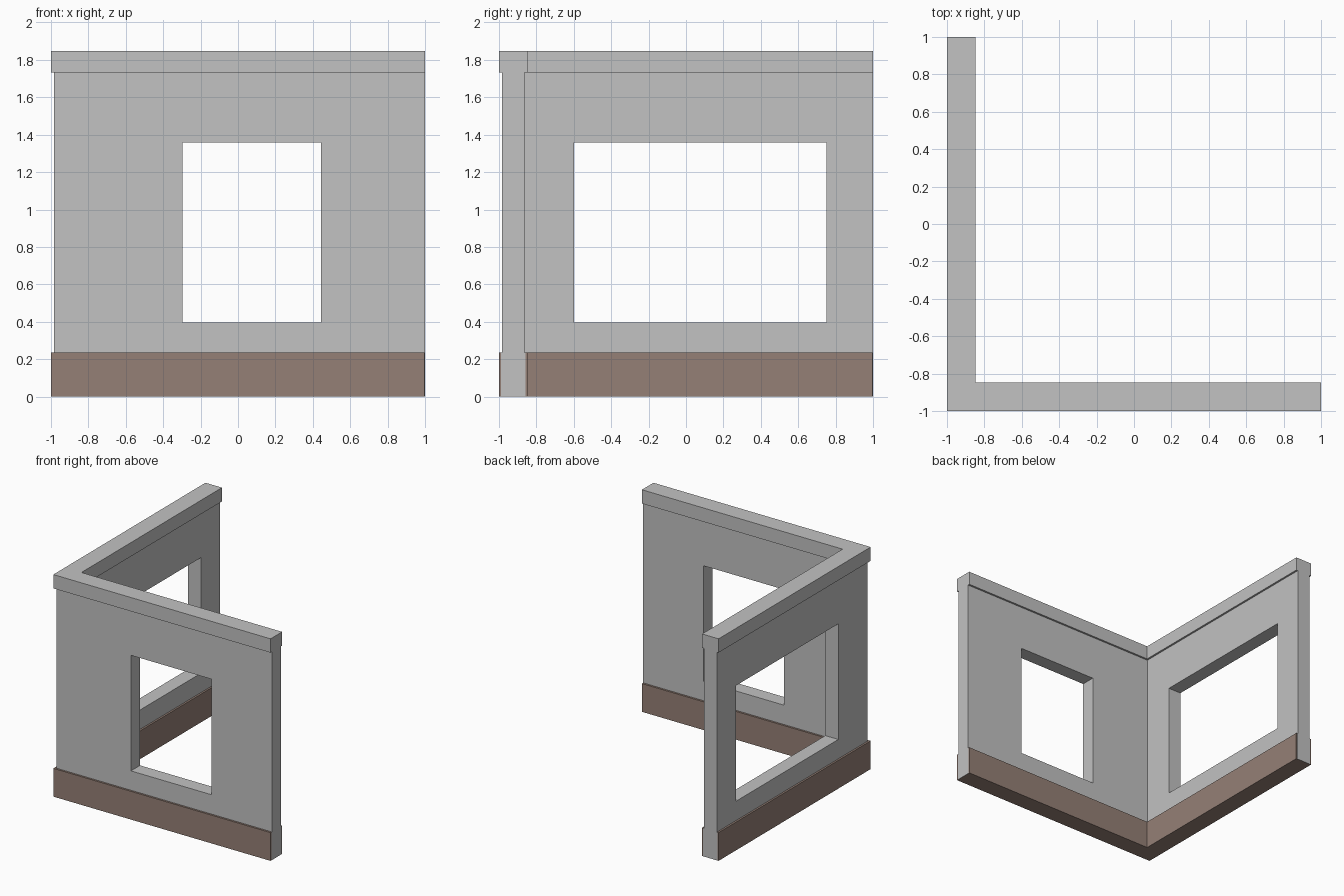
import bpy, bmesh

if "Cube" in bpy.data.objects:
    bpy.data.objects.remove(bpy.data.objects["Cube"])

def material(name, rgb):
    m = bpy.data.materials.new(name)
    m.diffuse_color = (*rgb, 1)
    m.use_nodes = True
    m.node_tree.nodes["Principled BSDF"].inputs["Base Color"].default_value = m.diffuse_color
    return m

grey = material("plaster grey", (0.54, 0.54, 0.54))
brown = material("skirting brown", (0.30, 0.215, 0.18))

def prism(name, pts, z0, z1, mat):
    """Extrude a plan outline from z0 up to z1."""
    bm = bmesh.new()
    face = bm.faces.new([bm.verts.new((x, y, z0)) for x, y in pts])
    ext = bmesh.ops.extrude_face_region(bm, geom=[face])
    top = [v for v in ext["geom"] if isinstance(v, bmesh.types.BMVert)]
    bmesh.ops.translate(bm, verts=top, vec=(0, 0, z1 - z0))
    bmesh.ops.recalc_face_normals(bm, faces=bm.faces)
    me = bpy.data.meshes.new(name)
    bm.to_mesh(me)
    bm.free()
    me.materials.append(mat)
    ob = bpy.data.objects.new(name, me)
    bpy.context.collection.objects.link(ob)
    return ob

def corner(outer, inner, end):
    """L-shaped plan with its corner at -x, -y."""
    return [(outer, outer), (end, outer), (end, inner),
            (inner, inner), (inner, end), (outer, end)]

def rect(x0, x1, y0, y1):
    return [(x0, y0), (x1, y0), (x1, y1), (x0, y1)]

OUT, IN = -0.984, -0.864          # wall faces
EDGE_OUT, EDGE_IN = -1.0, -0.848  # skirting and coping faces
BASE, WALL, TOP = 0.235, 1.733, 1.848
SILL, HEAD = 0.396, 1.358

# Walls with two window openings
walls = prism("walls", corner(OUT, IN, 1.0), BASE, WALL, grey)
openings = {"front_window_cutter": rect(-0.297, 0.444, -1.2, -0.7),
            "side_window_cutter": rect(-1.2, -0.7, -0.598, 0.75)}
for name, plan in openings.items():
    cutter = prism(name, plan, SILL, HEAD, grey)
    mod = walls.modifiers.new(name, "BOOLEAN")
    mod.operation, mod.solver, mod.object = "DIFFERENCE", "EXACT", cutter
    cutter.hide_render = True
    cutter.hide_set(True)

# Coping along the top
prism("coping", corner(EDGE_OUT, EDGE_IN, 1.0), WALL, TOP, grey)

# Brown skirting, with the grey wall core showing at both ends
prism("skirting", corner(EDGE_OUT, EDGE_IN, 0.998), 0, BASE, brown)
a, b = -0.988, -0.857
prism("front_base_end", rect(0.998, 1.0, a, b), 0, BASE, grey)
prism("side_base_end", rect(a, b, 0.998, 1.0), 0, BASE, grey)
